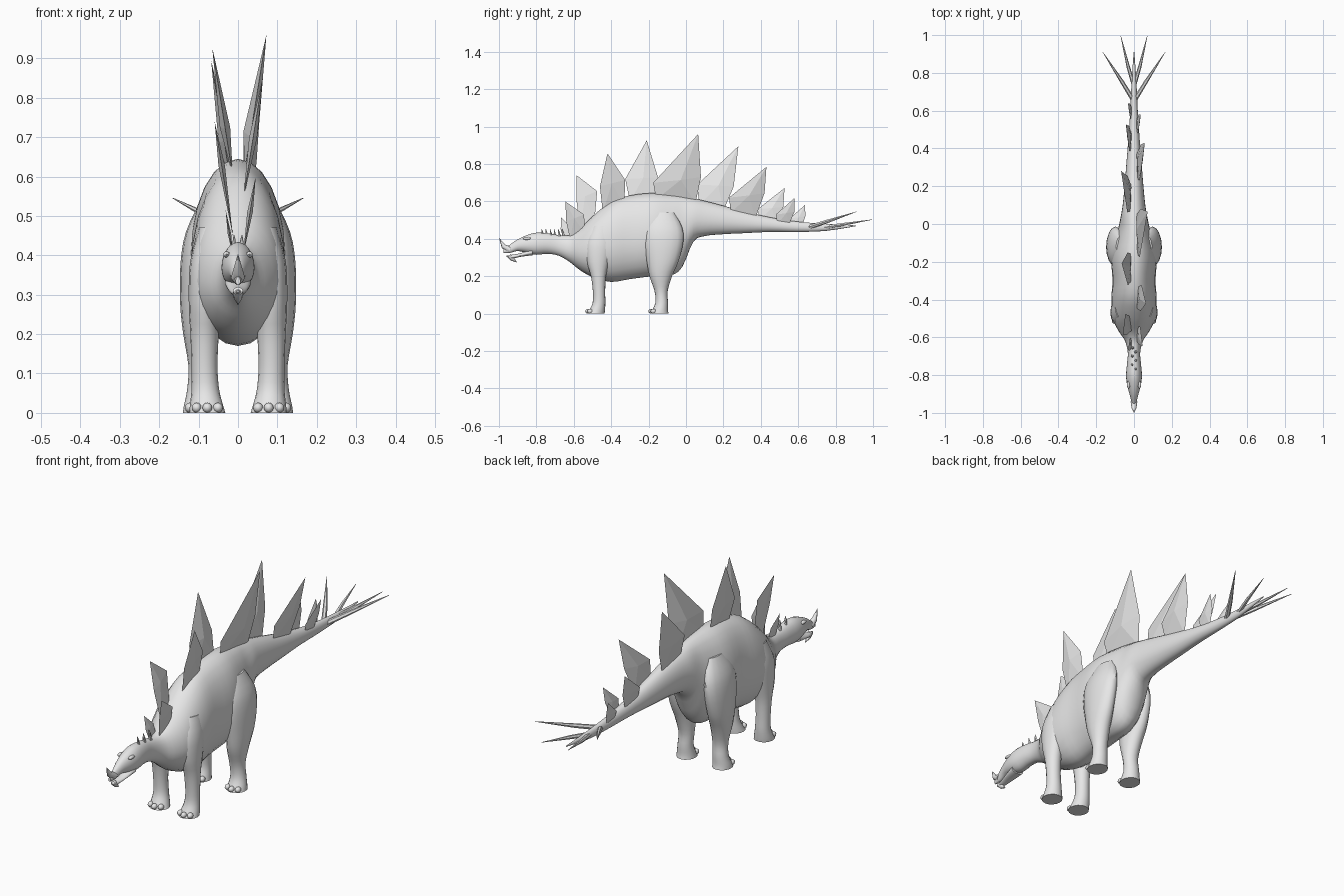
import bpy, bmesh, math
from mathutils import Vector

grey = bpy.data.materials.new("stone grey")
grey.diffuse_color = (0.8, 0.8, 0.8, 1)


def finish(bm, name, smooth=True):
    bmesh.ops.recalc_face_normals(bm, faces=bm.faces)
    mesh = bpy.data.meshes.new(name)
    bm.to_mesh(mesh)
    bm.free()
    mesh.materials.append(grey)
    obj = bpy.data.objects.new(name, mesh)
    bpy.context.collection.objects.link(obj)
    if smooth:
        bpy.ops.object.select_all(action='DESELECT')
        obj.select_set(True)
        bpy.context.view_layer.objects.active = obj
        bpy.ops.object.shade_smooth_by_angle(angle=math.radians(50))
    return obj


def refine(rows, steps=3):
    """Pass a smooth curve through the stations."""
    out = []
    for i in range(len(rows) - 1):
        quad = [rows[max(i - 1, 0)], rows[i], rows[i + 1], rows[min(i + 2, len(rows) - 1)]]
        for s in range(steps):
            t = s / steps
            out.append([0.5 * (2 * b + (c - a) * t + (2 * a - 5 * b + 4 * c - d) * t ** 2
                               + (3 * b - a - 3 * c + d) * t ** 3) for a, b, c, d in zip(*quad)])
    return out + [list(rows[-1])]


def loft(name, rings):
    bm = bmesh.new()
    loops = [[bm.verts.new(p) for p in ring] for ring in rings]
    n = len(loops[0])
    for a, b in zip(loops, loops[1:]):
        for i in range(n):
            j = (i + 1) % n
            bm.faces.new((a[i], a[j], b[j], b[i]))
    bm.faces.new(loops[0])
    bm.faces.new(loops[-1])
    return finish(bm, name)


def circle(n):
    return [(math.cos(2 * math.pi * i / n), math.sin(2 * math.pi * i / n)) for i in range(n)]


def trunk(name, rows):
    """Rows are y, bottom, top, half width; widest a little below the middle."""
    rings = []
    for y, low, top, w in refine(rows):
        mid = low + 0.45 * (top - low)
        rings.append([(w * c, y, mid + s * ((top - mid) if s > 0 else (mid - low)))
                      for c, s in circle(24)])
    return loft(name, rings)


def leg(name, side, rows):
    """Rows are z, centre x, centre y, radius x, radius y."""
    return loft(name, [[(side * (x + rx * c), y + ry * s, z) for c, s in circle(16)]
                       for z, x, y, rx, ry in refine(rows)])


def spike(name, path, radii, n=6):
    """A pointed tube through a few points."""
    pts = [Vector(p) for p in path]
    q = (pts[-1] - pts[0]).to_track_quat('Z', 'Y')
    return loft(name, [[p + q @ Vector((r * c, r * s, 0)) for c, s in circle(n)]
                       for p, r in zip(pts, radii)])


def ball(name, centre, radii):
    bm = bmesh.new()
    bmesh.ops.create_uvsphere(bm, u_segments=10, v_segments=6, radius=1)
    for v in bm.verts:
        v.co = Vector([c + r * k for c, r, k in zip(centre, radii, v.co)])
    return finish(bm, name)


def plate(name, side, rim):
    """Faceted, lens-shaped back plate: a five-point rim and a raised centre ridge."""
    base = min(z for _, z in rim)
    width = rim[3][0] - rim[1][0]

    def place(y, z, off=0):
        return Vector((side * (0.013 + (z - base) * 0.16) + off, y, z))

    bm = bmesh.new()
    edge = [bm.verts.new(place(*p)) for p in rim]
    cy = sum(p[0] for p in rim) / 5
    cz = (rim[1][1] + rim[3][1]) / 2
    for off in (-1, 1):
        centre = bm.verts.new(place(cy, cz, off * 0.075 * width))
        for i in range(5):
            bm.faces.new((edge[i], edge[(i + 1) % 5], centre))
    return finish(bm, name, smooth=False)


# Head, neck, torso and tail in one sweep
trunk("body", [
    (-0.975, 0.325, 0.345, 0.006), (-0.94, 0.325, 0.37, 0.014), (-0.9, 0.335, 0.397, 0.024),
    (-0.85, 0.325, 0.42, 0.037), (-0.8, 0.315, 0.433, 0.042), (-0.74, 0.32, 0.43, 0.037),
    (-0.68, 0.31, 0.42, 0.033), (-0.62, 0.275, 0.42, 0.047), (-0.57, 0.235, 0.45, 0.08),
    (-0.5, 0.195, 0.52, 0.112), (-0.4, 0.17, 0.6, 0.12), (-0.3, 0.185, 0.632, 0.114),
    (-0.18, 0.2, 0.645, 0.12), (-0.08, 0.205, 0.638, 0.1), (-0.02, 0.25, 0.63, 0.083),
    (0.04, 0.385, 0.617, 0.07), (0.1, 0.415, 0.603, 0.06), (0.2, 0.425, 0.577, 0.05),
    (0.3, 0.43, 0.55, 0.042), (0.45, 0.437, 0.515, 0.03), (0.6, 0.437, 0.492, 0.02),
    (0.75, 0.443, 0.48, 0.013), (0.91, 0.468, 0.472, 0.002)])

# Lower jaw and the two curved beak points
trunk("lower_jaw", [(-0.96, 0.305, 0.31, 0.004), (-0.93, 0.295, 0.315, 0.014),
                    (-0.88, 0.305, 0.325, 0.025), (-0.82, 0.312, 0.35, 0.033)])
spike("nose_horn", [(0, -0.94, 0.343), (0, -0.975, 0.36), (0, -0.998, 0.402)],
      [0.018, 0.013, 0.001], 8)
spike("chin_horn", [(0, -0.945, 0.31), (0, -0.928, 0.292), (0, -0.905, 0.275)],
      [0.013, 0.011, 0.001], 8)

# Legs, toes and brows, mirrored
front_rows = [
    (0, 0.078, -0.483, 0.046, 0.048), (0.02, 0.08, -0.475, 0.042, 0.042),
    (0.06, 0.083, -0.465, 0.035, 0.034), (0.12, 0.085, -0.465, 0.033, 0.033),
    (0.2, 0.085, -0.468, 0.036, 0.04), (0.28, 0.085, -0.47, 0.04, 0.06),
    (0.38, 0.08, -0.46, 0.042, 0.075), (0.47, 0.065, -0.44, 0.035, 0.06)]
hind_rows = [
    (0, 0.095, -0.143, 0.045, 0.05), (0.02, 0.095, -0.138, 0.042, 0.042),
    (0.06, 0.093, -0.13, 0.036, 0.034), (0.12, 0.09, -0.133, 0.036, 0.035),
    (0.2, 0.095, -0.135, 0.044, 0.06), (0.28, 0.1, -0.125, 0.047, 0.085),
    (0.38, 0.1, -0.12, 0.046, 0.105), (0.46, 0.09, -0.12, 0.042, 0.1),
    (0.54, 0.065, -0.12, 0.03, 0.06)]
for side, tag in ((-1, "right"), (1, "left")):
    for kind, rows in (("front", front_rows), ("hind", hind_rows)):
        leg(f"{kind}_leg_{tag}", side, rows)
        _, x, y, _, ry = rows[0]
        for k in (-1, 0, 1):
            ball(f"{kind}_toe_{tag}", (side * (x + k * 0.027), y - ry + 0.008 + 0.011 * abs(k), 0.013),
                 (0.013, 0.016, 0.013))
    ball(f"brow_{tag}", (side * 0.029, -0.85, 0.402), (0.009, 0.022, 0.008))
    # Tail spikes
    spike(f"outer_tail_spike_{tag}", [(0, 0.65, 0.46), (side * 0.064, 0.754, 0.493),
          (side * 0.165, 0.91, 0.545)], [0.012, 0.01, 0.001])
    spike(f"inner_tail_spike_{tag}", [(0, 0.73, 0.46), (side * 0.03, 0.83, 0.476),
          (side * 0.07, 0.995, 0.503)], [0.011, 0.009, 0.001])

# Small neck spines
for i in range(6):
    y = -0.765 + i * 0.022
    x = 0.008 * (-1) ** i
    spike("neck_spine", [(x, y, 0.415), (x * 1.3, y - 0.006, 0.452)], [0.009, 0.001], 5)

# Back plates, leaning alternately left and right
plates = [
    [(-0.655, 0.4), (-0.67, 0.45), (-0.668, 0.515), (-0.61, 0.46), (-0.6, 0.4)],
    [(-0.62, 0.4), (-0.64, 0.49), (-0.645, 0.6), (-0.545, 0.53), (-0.54, 0.43)],
    [(-0.565, 0.45), (-0.585, 0.6), (-0.585, 0.74), (-0.475, 0.655), (-0.49, 0.49)],
    [(-0.445, 0.54), (-0.46, 0.68), (-0.42, 0.857), (-0.325, 0.715), (-0.33, 0.58)],
    [(-0.3, 0.6), (-0.325, 0.72), (-0.21, 0.927), (-0.15, 0.73), (-0.16, 0.61)],
    [(-0.16, 0.61), (-0.175, 0.7), (0.065, 0.96), (0.08, 0.73), (0.05, 0.59)],
    [(0.07, 0.58), (0.06, 0.69), (0.28, 0.895), (0.255, 0.68), (0.2, 0.55)],
    [(0.24, 0.54), (0.23, 0.62), (0.43, 0.785), (0.42, 0.645), (0.37, 0.51)],
    [(0.39, 0.5), (0.385, 0.56), (0.527, 0.672), (0.52, 0.57), (0.48, 0.485)],
    [(0.49, 0.48), (0.48, 0.53), (0.58, 0.618), (0.58, 0.545), (0.55, 0.475)],
    [(0.565, 0.47), (0.555, 0.51), (0.637, 0.582), (0.638, 0.52), (0.62, 0.465)]]
for i, rim in enumerate(plates):
    plate(f"back_plate_{i + 1}", 1 if i % 2 else -1, rim)
